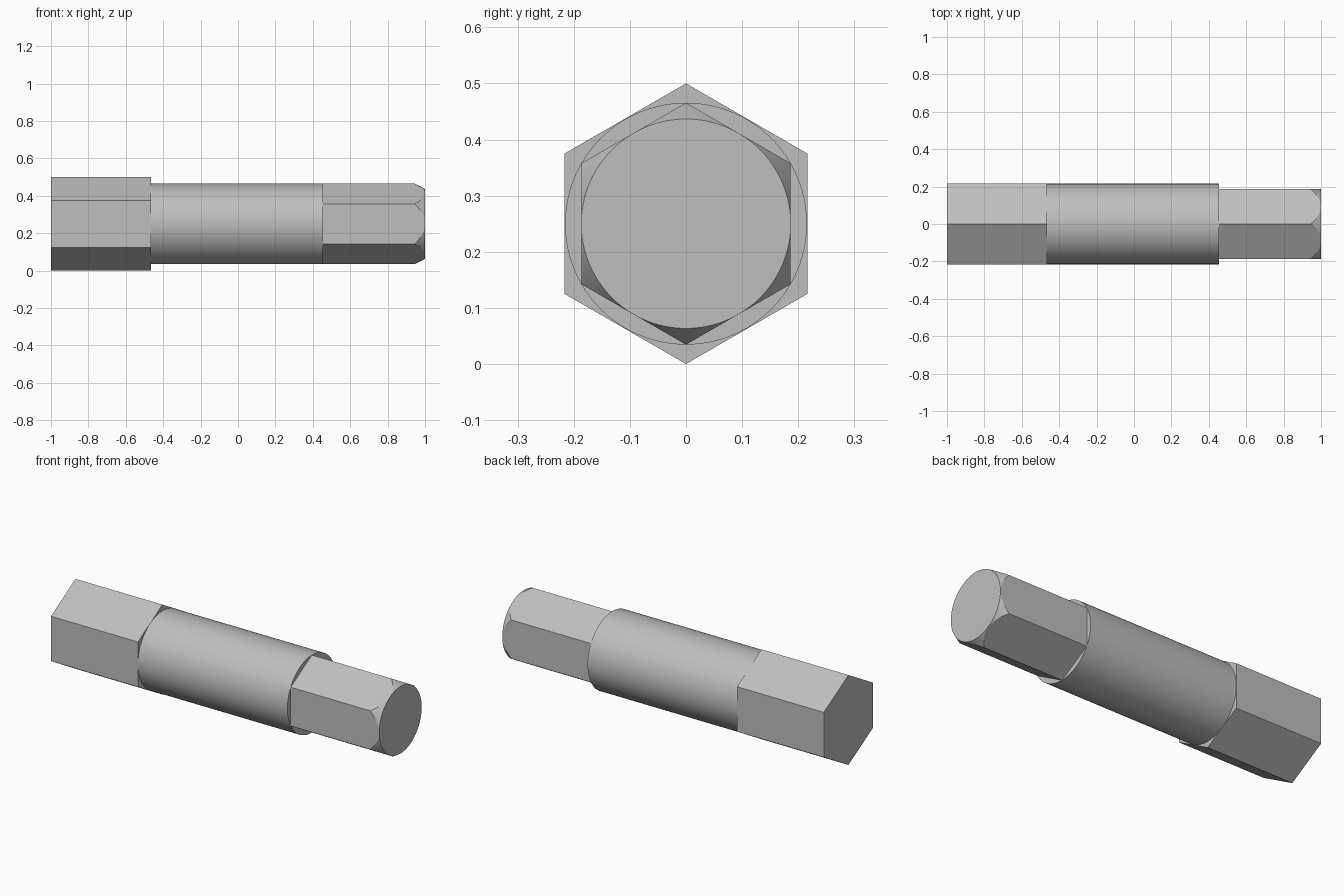
import bpy, bmesh, math
from mathutils import Vector

cube = bpy.data.objects.get("Cube")
if cube:
    bpy.data.objects.remove(cube, do_unlink=True)

AXIS_Z = 0.25       # height of the shaft axis
HEAD_R = 0.25       # corner radius of the large hexagon
BODY_R = 0.2155     # radius of the round shank, and corners of the small hexagon
X_HEAD, X_BODY, X_SHOULDER, X_TIP = -1.0, -0.465, 0.455, 1.0

steel = bpy.data.materials.new("grey_steel")
steel.use_nodes = True
color = (0.52, 0.52, 0.52, 1)
steel.diffuse_color = color
steel.node_tree.nodes["Principled BSDF"].inputs["Base Color"].default_value = color


def point(x, radius, angle):
    """Point around the shaft axis, angle measured from straight up."""
    return Vector((x, radius * math.sin(angle), AXIS_Z + radius * math.cos(angle)))


def finish(name, bm):
    bmesh.ops.remove_doubles(bm, verts=bm.verts, dist=1e-5)
    bmesh.ops.recalc_face_normals(bm, faces=bm.faces)
    mesh = bpy.data.meshes.new(name)
    bm.to_mesh(mesh)
    bm.free()
    obj = bpy.data.objects.new(name, mesh)
    bpy.context.collection.objects.link(obj)
    mesh.materials.append(steel)
    bpy.ops.object.select_all(action='DESELECT')
    obj.select_set(True)
    bpy.context.view_layer.objects.active = obj
    bpy.ops.object.shade_smooth_by_angle(angle=math.radians(12))


def prism(name, sides, radius, x0, x1):
    bm = bmesh.new()
    base = [bm.verts.new(point(x0, radius, math.tau * i / sides)) for i in range(sides)]
    cap = bm.faces.new(base)
    new = bmesh.ops.extrude_face_region(bm, geom=[cap], use_keep_orig=True)
    moved = [v for v in new["geom"] if isinstance(v, bmesh.types.BMVert)]
    bmesh.ops.translate(bm, verts=moved, vec=(x1 - x0, 0, 0))
    finish(name, bm)


def chamfered_hex(name, radius, x0, x1, chamfer, steps=16):
    """Hexagon whose far end is turned down by a cone to its inscribed circle."""
    bm = bmesh.new()
    inner = radius * math.cos(math.pi / 6)
    back, front = [], []
    for side in range(6):
        start = side * math.pi / 3
        edge, rim = [], []
        for k in range(steps + 1):
            turn = math.pi / 3 * k / steps
            r = inner / math.cos(turn - math.pi / 6)
            x = x1 - chamfer * (r - inner) / (radius - inner)
            edge.append(bm.verts.new(point(x, r, start + turn)))
            rim.append(bm.verts.new(point(x1, inner, start + turn)))
        corners = [bm.verts.new(point(x0, radius, start + t)) for t in (0, math.pi / 3)]
        # flat side with a curved front edge
        bm.faces.new([corners[0], *edge, corners[1]])
        # conical chamfer, narrowing to nothing at the middle of each side
        mid = steps // 2
        for k in range(steps):
            if k == mid - 1:
                bm.faces.new((edge[k], edge[k + 1], rim[k]))
            elif k == mid:
                bm.faces.new((edge[k], edge[k + 1], rim[k + 1]))
            else:
                bm.faces.new((edge[k], edge[k + 1], rim[k + 1], rim[k]))
        back.append(corners[0])
        front += [edge[k] if k == mid else rim[k] for k in range(steps)]
    bm.faces.new(back)
    bm.faces.new(front)
    finish(name, bm)


prism("large_hex_end", 6, HEAD_R, X_HEAD, X_BODY)
prism("round_shank", 96, BODY_R, X_BODY, X_SHOULDER)
chamfered_hex("small_hex_end", BODY_R, X_SHOULDER, X_TIP, 0.055)
